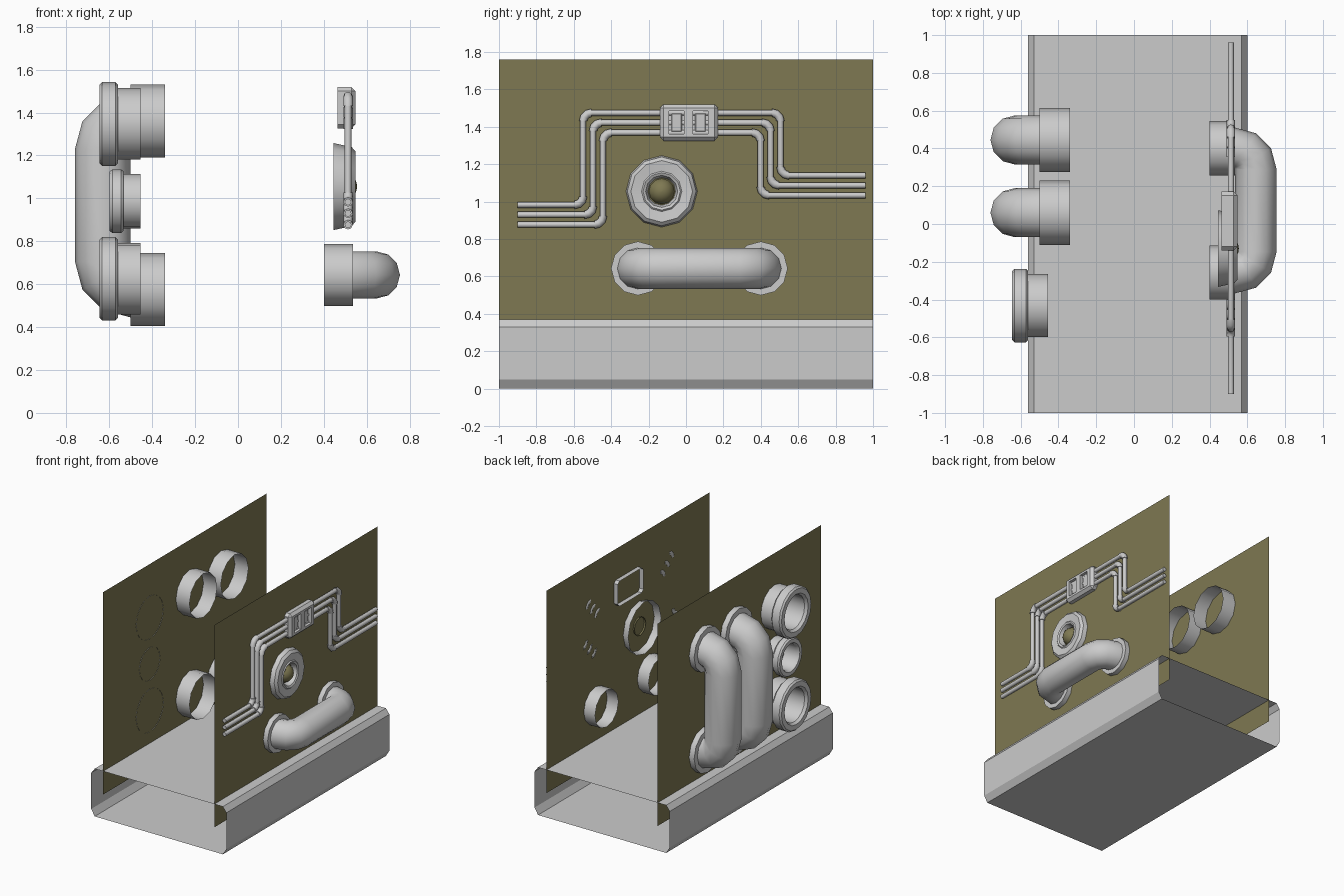
import bpy, bmesh, math
from mathutils import Vector as V

if "Cube" in bpy.data.objects:
    bpy.data.objects.remove(bpy.data.objects["Cube"])

WL, WR = -0.457, 0.497          # x of the two wall sheets

olive = bpy.data.materials.new("olive_paint")
olive.diffuse_color = (0.21, 0.19, 0.085, 1)
olive.use_nodes = True
olive.node_tree.nodes["Principled BSDF"].inputs["Base Color"].default_value = olive.diffuse_color


def finish(bm, name, mat=None, smooth=35):
    bmesh.ops.remove_doubles(bm, verts=bm.verts, dist=1e-5)
    bmesh.ops.recalc_face_normals(bm, faces=bm.faces)
    me = bpy.data.meshes.new(name)
    bm.to_mesh(me)
    bm.free()
    ob = bpy.data.objects.new(name, me)
    bpy.context.collection.objects.link(ob)
    if mat:
        me.materials.append(mat)
    if smooth:
        bpy.ops.object.select_all(action='DESELECT')
        ob.select_set(True)
        bpy.context.view_layer.objects.active = ob
        bpy.ops.object.shade_smooth_by_angle(angle=math.radians(smooth))
    return ob


def bridge(bm, rings):
    for a, b in zip(rings, rings[1:]):
        n = len(a)
        for i in range(n):
            j = (i + 1) % n
            bm.faces.new((a[i], a[j], b[j], b[i]))


def lathe(name, prof, y, z, n, cap=True, mat=None):
    """Turn an (x, radius) profile about the x axis through (y, z)."""
    bm = bmesh.new()
    rings = [[bm.verts.new((x, y + r * math.sin(2 * math.pi * i / n),
                            z + r * math.cos(2 * math.pi * i / n)))
              for i in range(n)] for x, r in prof]
    bridge(bm, rings)
    if cap:
        bm.faces.new(rings[-1])
    return finish(bm, name, mat)


def fillet(corners, R, seg=3):
    """Round a polyline; returns (point, tangent) pairs."""
    c = [V(p) for p in corners]
    out = [(c[0], (c[1] - c[0]).normalized())]
    for a, p, b in zip(c, c[1:], c[2:]):
        u, w = (p - a).normalized(), (b - p).normalized()
        o = p - u * R + w * R
        for k in range(seg + 1):
            t = math.pi / 2 * k / seg
            out.append((o - w * R * math.cos(t) + u * R * math.sin(t),
                        u * math.cos(t) + w * math.sin(t)))
    out.append((c[-1], (c[-1] - c[-2]).normalized()))
    return [q for i, q in enumerate(out)
            if i == 0 or (q[0] - out[i - 1][0]).length > 1e-4]


def sweep(name, corners, R, r, normal, n=12, cap=True):
    """Round tube along a planar filleted path."""
    bm = bmesh.new()
    nv = V(normal)
    rings = []
    for p, t in fillet(corners, R):
        s = t.cross(nv)
        rings.append([bm.verts.new(p + r * (s * math.cos(2 * math.pi * i / n)
                                            + nv * math.sin(2 * math.pi * i / n)))
                      for i in range(n)])
    bridge(bm, rings)
    if cap:
        bm.faces.new(rings[0])
        bm.faces.new(rings[-1])
    return finish(bm, name, smooth=50)


# base: open-ended chamfered channel running along y
prof = [(-.53, 0), (.57, 0), (.60, .05), (.60, .33), (.57, .37), (-.53, .37), (-.56, .33), (-.56, .05)]
bm = bmesh.new()
bridge(bm, [[bm.verts.new((x, y, z)) for x, z in prof] for y in (-1, 1)])
finish(bm, "base_channel", smooth=0)

# two upright wall sheets
for name, x in (("left_wall", WL), ("right_wall", WR)):
    bm = bmesh.new()
    bm.faces.new([bm.verts.new((x, y, z)) for y, z in ((-1, .19), (1, .19), (1, 1.76), (-1, 1.76))])
    finish(bm, name, olive, 0)

# left wall: two vertical U-shaped pipes with collars
for y in (.06, .445):
    sweep("left_duct", [(-.5, y, 1.36), (-.63, y, 1.36), (-.63, y, .575), (-.5, y, .575)],
          .13, .13, (0, 1, 0), cap=False)
    for z in (1.36, .575):
        lathe("left_duct_collar", [(-.34, .17), (-.5, .17)], y, z, 12)

# right wall: one horizontal U-shaped pipe with collars
sweep("right_duct", [(.535, -.257, .643), (.645, -.257, .643), (.645, .4, .643), (.535, .4, .643)],
      .11, .11, (0, 0, 1), cap=False)
for y in (-.257, .4):
    lathe("right_duct_collar", [(.4, .144), (.535, .144)], y, .643, 12)

# left wall: three open sockets
for z, s, f in ((1.347, 1, -.645), (.987, .76, -.598), (.625, 1, -.645)):
    b = f + .085 * s
    lathe("socket", [(-.455, .167 * s), (b, .167 * s), (b, .183 * s), (b - .012, .195 * s),
                     (f + .012, .195 * s), (f, .183 * s), (f, .145 * s), (f + .02, .13 * s),
                     (-.475, .13 * s)], -.432, z, 16)

# right wall: tapered dial ring with a dome in the middle
lathe("dial_ring", [(.445, .203), (.53, .184), (.547, .165), (.54, .108), (.547, .1),
                    (.54, .086), (.50, .074)], -.13, 1.055, 12, cap=False)
lathe("dial_dome", [(.485 + .07 * math.sin(a), .07 * math.cos(a) + 1e-4)
                    for a in [math.pi / 12 * k for k in range(7)]], -.13, 1.055, 12, mat=olive)

# right wall: three nested conduits with thicker elbows
X = .513
for d in (0, 1, 2):
    o = .053 * d
    pts = [(-.9, .983 - o), (-.55 + o, .983 - o), (-.55 + o, 1.475 - o),
           (.505 - o, 1.475 - o), (.505 - o, 1.14 - o), (.96, 1.14 - o)]
    pts = [V((X, y, z)) for y, z in pts]
    sweep("conduit", pts, .045, .016, (1, 0, 0), 8)
    for a, p, b in zip(pts, pts[1:], pts[2:]):
        u, w = (p - a).normalized(), (b - p).normalized()
        sweep("conduit_elbow", [p - u * .045, p, p + w * .045], .045, .022, (1, 0, 0), 8)

# junction box: bevelled block, open at the back, with two framed windows
def block(name, x0, x1, y0, y1, z0, z1, bev):
    bm = bmesh.new()
    bmesh.ops.create_cube(bm, size=1)
    for v in bm.verts:
        v.co = V(((x0 + x1) / 2 + v.co.x * (x1 - x0), (y0 + y1) / 2 + v.co.y * (y1 - y0),
                  (z0 + z1) / 2 + v.co.z * (z1 - z0)))
    if bev:
        es = [e for e in bm.edges if not all(v.co.x < x0 + .001 for v in e.verts)]
        bmesh.ops.bevel(bm, geom=es, offset=bev, segments=1, affect='EDGES')
    return finish(bm, name, smooth=0)


box = block("junction_box", .463, .548, -.14, .172, 1.325, 1.52, .02)
for y in (-.05, .077):
    cut = block("cutter", .52, .6, y - .04, y + .04, 1.362, 1.484, 0)
    bpy.context.view_layer.objects.active = box
    m = box.modifiers.new("window", 'BOOLEAN')
    m.operation, m.object, m.solver = 'DIFFERENCE', cut, 'EXACT'
    bpy.ops.object.modifier_apply(modifier=m.name)
    bpy.data.objects.remove(cut)
    # raised pane inside the window
    block("window_pane", .515, .532, y - .028, y + .028, 1.374, 1.472, .004)
bm = bmesh.new()
bm.from_mesh(box.data)
bmesh.ops.delete(bm, geom=[f for f in bm.faces if f.calc_center_median().x < .4635], context='FACES')
bm.to_mesh(box.data)
bm.free()
